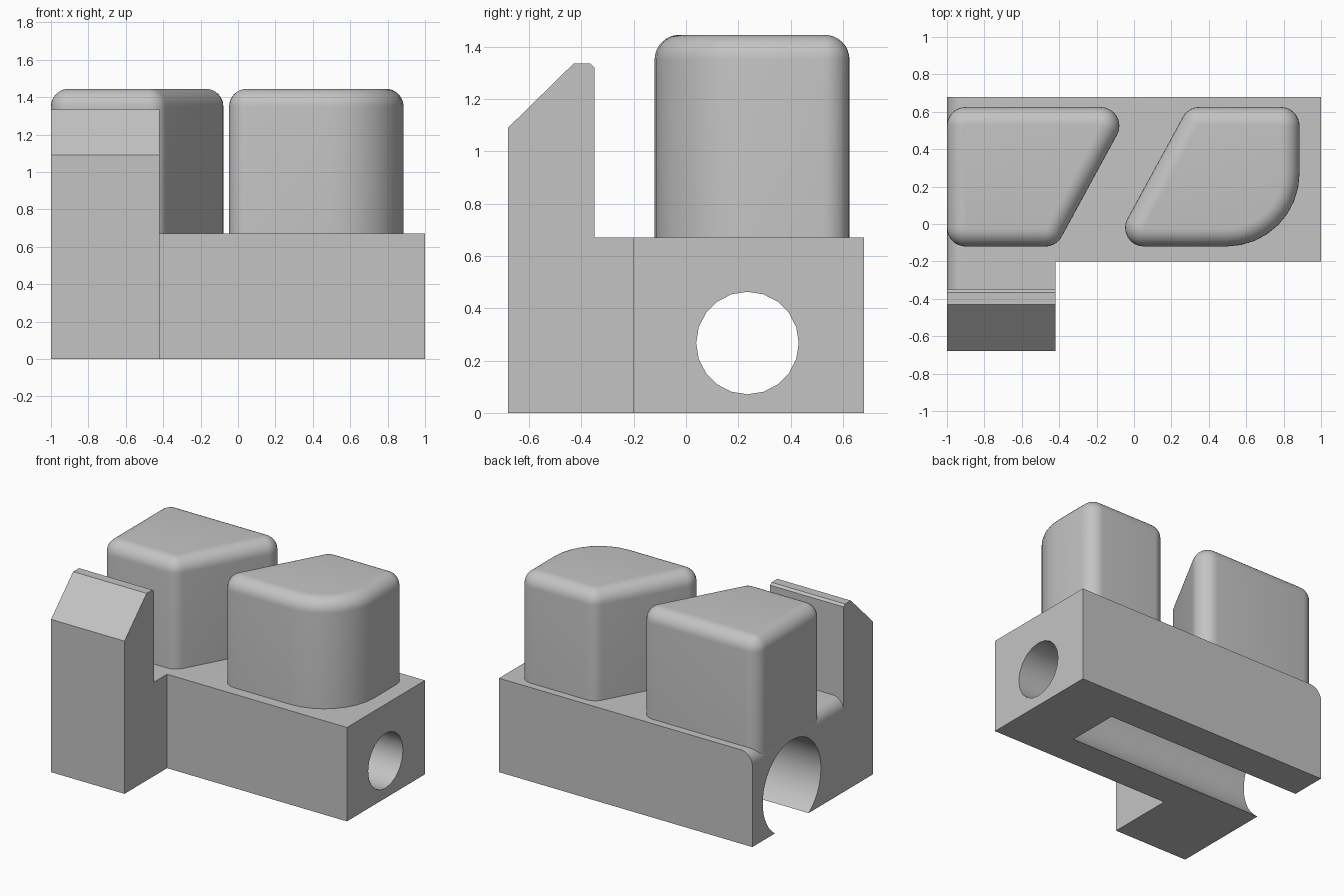
import bpy
import bmesh
from math import cos, sin, pi, tan
from mathutils import Vector, Matrix

if "Cube" in bpy.data.objects:
    bpy.data.objects.remove(bpy.data.objects["Cube"], do_unlink=True)

GREY = (0.55, 0.55, 0.55, 1)
plastic = bpy.data.materials.new("light grey")
plastic.use_nodes = True
plastic.diffuse_color = GREY
plastic.node_tree.nodes["Principled BSDF"].inputs["Base Color"].default_value = GREY


def make_object(name, bm):
    bmesh.ops.recalc_face_normals(bm, faces=bm.faces)
    mesh = bpy.data.meshes.new(name)
    bm.to_mesh(mesh)
    bm.free()
    mesh.materials.append(plastic)
    obj = bpy.data.objects.new(name, mesh)
    bpy.context.collection.objects.link(obj)
    return obj


def skin_rings(name, rings):
    """Closed solid through a stack of matching outlines."""
    bm = bmesh.new()
    rows = [[bm.verts.new(p) for p in ring] for ring in rings]
    n = len(rows[0])
    for a, b in zip(rows, rows[1:]):
        for i in range(n):
            j = (i + 1) % n
            bm.faces.new((a[i], a[j], b[j], b[i]))
    bm.faces.new(rows[0])
    bm.faces.new(rows[-1])
    return make_object(name, bm)


def cylinder_x(name, x0, x1, radius, sides):
    """Cylinder along x on the axis of the bore."""
    bm = bmesh.new()
    place = Matrix.Translation(((x0 + x1) / 2, 0.235, 0.267)) @ Matrix.Rotation(pi / 2, 4, "Y")
    bmesh.ops.create_cone(bm, cap_ends=True, segments=sides, radius1=radius,
                          radius2=radius, depth=x1 - x0, matrix=place)
    return make_object(name, bm)


def combine(target, other, operation):
    """Apply a boolean and discard the helper."""
    other.hide_render = True
    mod = target.modifiers.new(operation, "BOOLEAN")
    mod.operation, mod.object, mod.solver = operation, other, "EXACT"
    bpy.context.view_layer.objects.active = target
    bpy.ops.object.modifier_apply(modifier=mod.name)
    bpy.data.objects.remove(other, do_unlink=True)


def smooth(obj, angle=0.5):
    bpy.ops.object.select_all(action="DESELECT")
    obj.select_set(True)
    bpy.context.view_layer.objects.active = obj
    bpy.ops.object.shade_smooth_by_angle(angle=angle)


def rounded_bar(name, x1, y0, y1):
    """Block whose upper edge at the -x end is rounded."""
    r, top = 0.09, 0.67
    profile = [(-1, 0), (x1, 0), (x1, top)]
    profile += [(-1 + r - r * sin(t), top - r + r * cos(t))
                for t in (pi / 2 * i / 8 for i in range(9))]
    return skin_rings(name, [[(x, y, z) for x, z in profile] for y in (y0, y1)])


# Base block with the stop tab in front
base = rounded_bar("base_block", 1, -0.2, 0.68)
combine(base, rounded_bar("step", -0.42, -0.35, -0.2), "UNION")
tab_profile = [(-0.68, 0), (-0.35, 0), (-0.35, 1.32), (-0.365, 1.335),
               (-0.43, 1.335), (-0.68, 1.09)]
tab = skin_rings("tab", [[(x, y, z) for y, z in tab_profile] for x in (-1, -0.42)])
combine(base, tab, "UNION")

# Wide bore breaking through the underside, narrow bore through the far end
combine(base, cylinder_x("wide_bore", -1.2, 0.545, 0.328, 48), "DIFFERENCE")
combine(base, cylinder_x("narrow_bore", 0.4, 1.2, 0.196, 20), "DIFFERENCE")
smooth(base)


def outline(corners, inset):
    """Counter-clockwise polygon with rounded corners (x, y, radius), inset."""
    points = []
    n = len(corners)
    for i, (x, y, r) in enumerate(corners):
        p = Vector((x, y))
        a = (p - Vector(corners[i - 1][:2])).normalized()
        b = (Vector(corners[(i + 1) % n][:2]) - p).normalized()
        turn = a.angle(b)
        out_a = Vector((a.y, -a.x))
        centre = p - a * r * tan(turn / 2) - out_a * r
        for k in range(9):
            t = turn * k / 8
            points.append(centre + (r - inset) * (out_a * cos(t) + a * sin(t)))
    return points


def button(name, corners):
    top, r = 1.445, 0.095
    levels = [(0.605, 0)] + [(top - r + r * sin(t), r - r * cos(t))
                             for t in (pi / 2 * i / 8 for i in range(9))]
    rings = [[(p.x, p.y, z) for p in outline(corners, inset)] for z, inset in levels]
    smooth(skin_rings(name, rings), 0.7)


# Two slanted buttons with softened edges
button("right_button", [(-1, -0.12, 0.1), (-0.415, -0.12, 0.1),
                        (-0.01, 0.625, 0.1), (-1, 0.625, 0.1)])
button("left_button", [(-0.116, -0.12, 0.1), (0.885, -0.12, 0.39),
                       (0.885, 0.625, 0.1), (0.29, 0.625, 0.1)])
